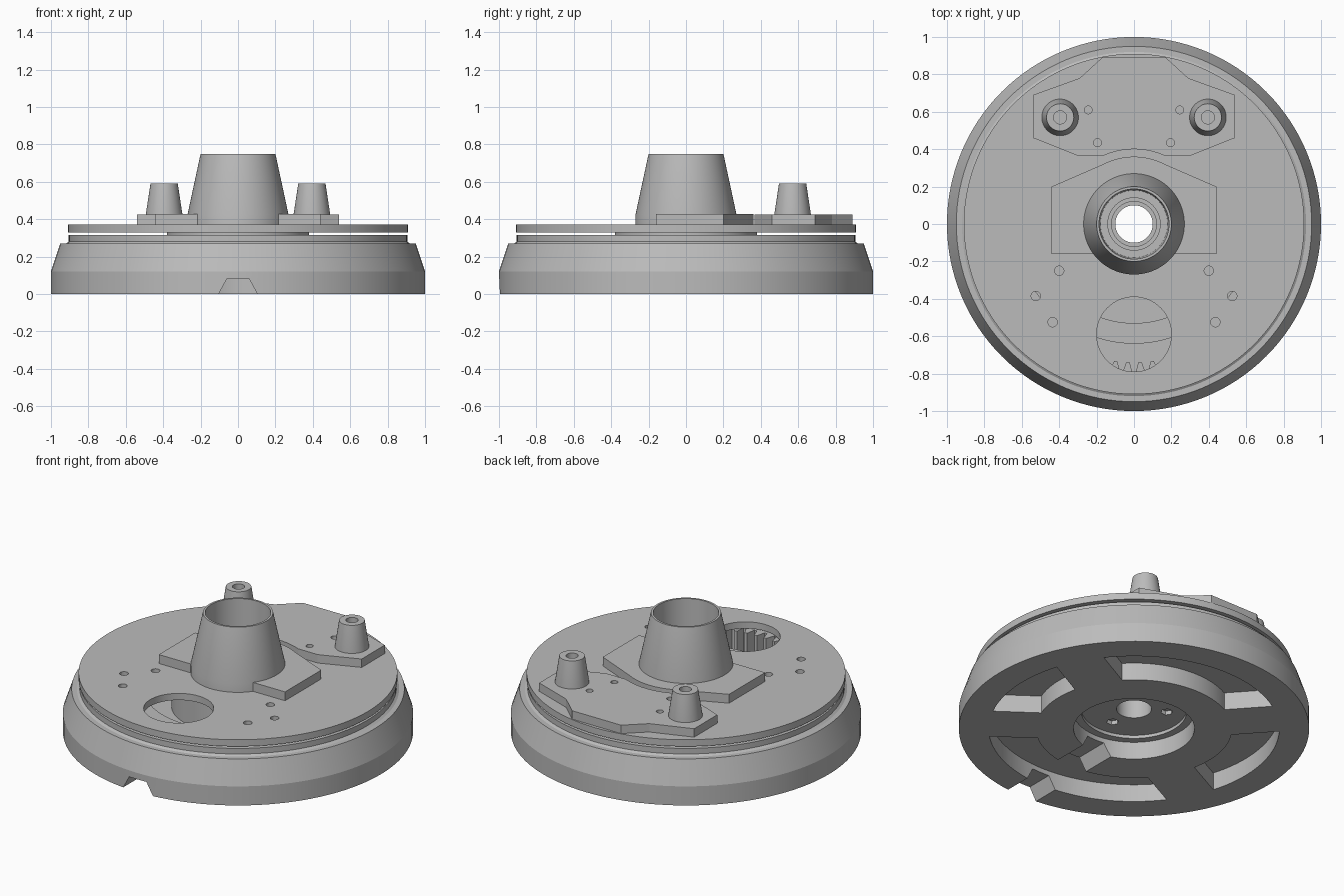
import bpy, bmesh
from math import sin, cos, pi, radians, asin, degrees

cube = bpy.data.objects.get("Cube")
if cube:
    bpy.data.objects.remove(cube, do_unlink=True)

SEG = 128
grey = bpy.data.materials.new("machined_grey")
grey.use_nodes = True
grey.diffuse_color = (0.5, 0.5, 0.5, 1)
grey.node_tree.nodes["Principled BSDF"].inputs["Base Color"].default_value = (0.5, 0.5, 0.5, 1)


def finish(name, bm):
    bmesh.ops.recalc_face_normals(bm, faces=bm.faces)
    mesh = bpy.data.meshes.new(name)
    bm.to_mesh(mesh)
    bm.free()
    mesh.materials.append(grey)
    obj = bpy.data.objects.new(name, mesh)
    bpy.context.collection.objects.link(obj)
    return obj


def lathe(name, profile, x=0, y=0, seg=SEG):
    """Spin a closed (radius, height) outline into a ring-shaped solid."""
    bm = bmesh.new()
    rings = [[bm.verts.new((x + r * cos(2 * pi * i / seg), y + r * sin(2 * pi * i / seg), z))
              for r, z in profile] for i in range(seg)]
    n = len(profile)
    for i in range(seg):
        a, b = rings[i], rings[(i + 1) % seg]
        for j in range(n):
            k = (j + 1) % n
            bm.faces.new((a[j], b[j], b[k], a[k]))
    return finish(name, bm)


def prism(name, outline, z0, z1):
    """Extrude a flat outline between two heights."""
    bm = bmesh.new()
    low = [bm.verts.new((x, y, z0)) for x, y in outline]
    high = [bm.verts.new((x, y, z1)) for x, y in outline]
    bm.faces.new(low)
    bm.faces.new(high)
    for i in range(len(low)):
        j = (i + 1) % len(low)
        bm.faces.new((low[i], low[j], high[j], high[i]))
    return finish(name, bm)


def arc(r, a0, a1, n, x=0, y=0):
    return [(x + r * cos(radians(a0 + (a1 - a0) * i / n)),
             y + r * sin(radians(a0 + (a1 - a0) * i / n))) for i in range(n + 1)]


def circle(r, x=0, y=0, n=24):
    return arc(r, 0, 360, n, x, y)[:-1]


def cut(obj, *cutters):
    """Subtract the cutters, then discard them."""
    bpy.context.view_layer.objects.active = obj
    for cutter in cutters:
        cutter.hide_render = True
        mod = obj.modifiers.new("cut", 'BOOLEAN')
        mod.operation, mod.solver, mod.object = 'DIFFERENCE', 'EXACT', cutter
        bpy.ops.object.modifier_apply(modifier=mod.name)
        bpy.data.objects.remove(cutter, do_unlink=True)


def mirrored(half):
    """Complete a right-hand outline that starts and ends near x = 0."""
    return half + [(-x, y) for x, y in reversed(half) if x > 0.001]


# Rotating base with a stepped rim and a recess underneath
base = lathe("base", [(.1, .13), (.3, .13), (.3, .11), (.345, .11), (.345, 0), (1, 0),
                      (1, .12), (.95, .27), (.92, .27), (.905, .28), (.905, .315), (.1, .315)])

# Toothed cavity in the top of the base
TEETH = 72
gear = []
for i in range(TEETH):
    for step, r in ((-.36, .74), (-.12, .795), (.12, .795), (.36, .74)):
        a = 2 * pi * (i + step) / TEETH
        gear.append((r * cos(a), r * sin(a)))
cut(base, prism("cavity_cutter", gear, .16, .5))

# Curved pockets in the underside, separated by straight-sided spokes
spokes = (28, 132, 207, 324, 388)
for a, b in zip(spokes, spokes[1:]):
    outer, inner = degrees(asin(.145 / .83)), degrees(asin(.145 / .56))
    pocket = arc(.83, a + outer, b - outer, 32) + arc(.56, b - inner, a + inner, 32)
    cut(base, prism("pocket_cutter", pocket, -.1, .11))

# Channel from the centre recess to the front edge
channel = prism("channel_cutter", [(-.12, -.03), (.12, -.03), (.06, .08), (-.06, .08)], .31, 1.1)
channel.rotation_euler.x = pi / 2
bpy.context.view_layer.update()
cut(base, channel)

# Hexagonal fastener pockets
for a in (-90, 30, 150):
    hexagon = circle(.035, .19 * cos(radians(a)), .19 * sin(radians(a)), 6)
    cut(base, prism("hex_cutter", hexagon, .05, .155))

# Inner track and hub within the cavity
track = lathe("inner_track", [(.53, .155), (.64, .155), (.64, .25), (.53, .25)])
hub = lathe("hub", [(.1, .155), (.38, .155), (.38, .335), (.1, .335)])

# Cover disc with inspection window and screw holes
cover = lathe("cover_disc", [(.12, .33), (.91, .33), (.91, .372), (.12, .372)])
cut(cover, prism("window_cutter", circle(.2, 0, -.59, 64), .2, .5))
for s in (-1, 1):
    for x, y in ((.4, -.25), (.525, -.385), (.435, -.525)):
        cut(cover, prism("hole_cutter", circle(.025, s * x, y), .2, .5))

# Plate under the funnel, with a rounded back
funnel_plate = prism("funnel_plate", mirrored(
    [(0, -.16), (.44, -.16), (.44, .2)] + arc(.36, 62, 90, 10)), .365, .428)
cut(funnel_plate, prism("bore_cutter", circle(.23, n=64), .2, .6))

# Rear bracket, hollowed to follow the funnel plate
bracket = prism("rear_bracket", mirrored(
    [(0, .89), (.17, .89), (.29, .78), (.54, .69), (.54, .46), (.3, .365)]
    + arc(.4, 66, 90, 10)), .365, .425)
for s in (-1, 1):
    for x, y in ((.245, .61), (.195, .435)):
        cut(bracket, prism("hole_cutter", circle(.021, s * x, y), .3, .6))

# Hollow funnel, stepping down to the central bore
funnel = lathe("funnel", [(.1, .33), (.27, .33), (.27, .425), (.2, .75), (.187, .75),
                          (.18, .42), (.14, .42), (.14, .39), (.12, .39), (.12, .36), (.1, .36)])

# Two tapered posts on the bracket
for s, side in ((-1, "right"), (1, "left")):
    lathe(side + "_post", [(.035, .4), (.098, .4), (.098, .425), (.073, .59), (.035, .59)],
          s * .395, .57, 48)

# Smooth curved walls, crisp edges
for obj in bpy.context.scene.objects:
    obj.select_set(obj.type == 'MESH')
bpy.context.view_layer.objects.active = base
bpy.ops.object.shade_smooth_by_angle(angle=radians(15))
